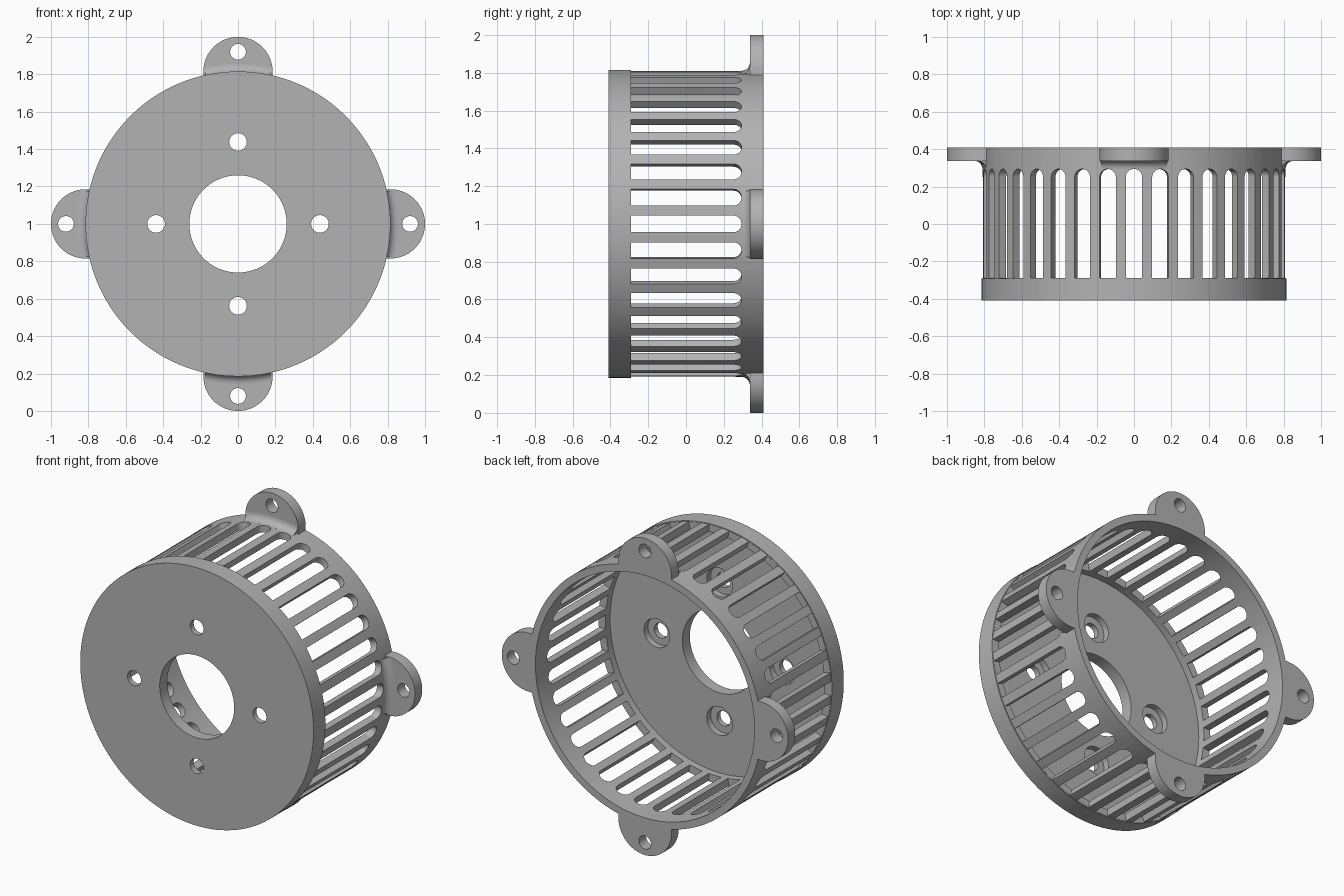
import bpy, bmesh
from math import sin, cos, pi, radians
from mathutils import Matrix, Vector

cube = bpy.data.objects.get("Cube")
if cube:
    bpy.data.objects.remove(cube, do_unlink=True)

GREY = (0.45, 0.45, 0.45, 1)
metal = bpy.data.materials.new("plain grey")
metal.use_nodes = True
metal.diffuse_color = GREY
metal.node_tree.nodes["Principled BSDF"].inputs["Base Color"].default_value = GREY

OUTER, INNER = 0.81, 0.765
BACK, FRONT = 0.41, -0.41
LUG_FACE = 0.338


def lathe(bm, profile, start=0, end=360, steps=144):
    """Sweep a closed (radius, y) profile about the y axis; angles run from the top."""
    full = end - start == 360
    rings = []
    for i in range(steps if full else steps + 1):
        a = radians(start + (end - start) * i / steps)
        rings.append([bm.verts.new((r * sin(a), y, r * cos(a))) for r, y in profile])
    n = len(profile)
    for i in range(steps):
        a, b = rings[i], rings[(i + 1) % len(rings)]
        for j in range(n):
            k = (j + 1) % n
            bm.faces.new((a[j], a[k], b[k], b[j]))
    if not full:
        bm.faces.new(rings[0])
        bm.faces.new(rings[-1])


def prism(bm, outline, depth, turn=0):
    """Extrude a 3D outline by a vector, then turn it about the y axis."""
    rot = Matrix.Rotation(radians(turn), 3, 'Y')
    low = [bm.verts.new(rot @ Vector(p)) for p in outline]
    high = [bm.verts.new(rot @ (Vector(p) + Vector(depth))) for p in outline]
    bm.faces.new(low)
    bm.faces.new(high)
    for i in range(len(low)):
        j = (i + 1) % len(low)
        bm.faces.new((low[i], low[j], high[j], high[i]))


def arc(radius, start, end, steps, cy=0):
    return [(radius * cos(a), cy + radius * sin(a))
            for a in (radians(start + (end - start) * i / steps) for i in range(steps + 1))]


def hole(bm, radius, distance, y0, y1, turn):
    ring = arc(radius, 0, 360, 40, distance)[:-1]
    prism(bm, [(x, y0, z) for x, z in ring], (0, y1 - y0, 0), turn)


def finish(bm, name):
    bmesh.ops.recalc_face_normals(bm, faces=bm.faces)
    bmesh.ops.translate(bm, vec=(0, 0, 1), verts=bm.verts)
    mesh = bpy.data.meshes.new(name)
    bm.to_mesh(mesh)
    bm.free()
    mesh.materials.append(metal)
    ob = bpy.data.objects.new(name, mesh)
    bpy.context.collection.objects.link(ob)
    return ob


def select(ob):
    bpy.ops.object.select_all(action='DESELECT')
    ob.select_set(True)
    bpy.context.view_layer.objects.active = ob


def cut(ob, cutter):
    cutter.hide_render = True
    mod = ob.modifiers.new("cut", 'BOOLEAN')
    mod.operation = 'DIFFERENCE'
    mod.solver = 'EXACT'
    mod.object = cutter
    select(ob)
    bpy.ops.object.modifier_apply(modifier=mod.name)
    bpy.data.objects.remove(cutter, do_unlink=True)


def smooth(ob):
    select(ob)
    bpy.ops.object.shade_smooth_by_angle(angle=radians(30))


# Drum: floor with a central opening, front band and thin wall
FLOOR, BAND = -0.335, -0.292
bm = bmesh.new()
lathe(bm, [(0.26, FRONT), (0.815, FRONT), (0.815, BAND), (OUTER, BAND),
           (OUTER, BACK), (INNER, BACK), (INNER, FLOOR), (0.26, FLOOR)])
drum = finish(bm, "slotted_drum")

# Vent slots with rounded back ends, and the four bolt holes
bm = bmesh.new()
slot = [(-0.044, -0.29), (0.044, -0.29)] + arc(0.044, 0, 180, 16, 0.25)
for i in range(36):
    prism(bm, [(x, y, 0.7) for x, y in slot], (0, 0, 0.2), i * 10)
for i in range(4):
    hole(bm, 0.047, 0.438, -0.5, -0.3, i * 90)
cut(drum, finish(bm, "slot_cutter"))

# Counterbores on the inner side of the floor
bm = bmesh.new()
for i in range(4):
    hole(bm, 0.09, 0.438, -0.375, -0.3, i * 90)
cut(drum, finish(bm, "counterbore_cutter"))
smooth(drum)

# Mounting lugs with bolt holes
base = [(OUTER - 0.005) * sin(radians(a)) for a in (-13.3, -10, -5, 0, 5, 10, 13.3)]
base = [(x, ((OUTER - 0.005) ** 2 - x * x) ** 0.5) for x in base]
outline = base + arc(0.185, 0, 180, 40, 0.815)
for i, side in enumerate(("top", "left", "bottom", "right")):
    bm = bmesh.new()
    prism(bm, [(x, LUG_FACE, z) for x, z in outline], (0, BACK - LUG_FACE, 0), i * 90)
    lug = finish(bm, side + "_lug")
    bm = bmesh.new()
    hole(bm, 0.042, 0.92, 0.3, 0.5, i * 90)
    cut(lug, finish(bm, "lug_hole_cutter"))
    smooth(lug)

    # Concave fillet joining the lug to the wall
    r = 0.045
    curve = [(OUTER + r + r * cos(a), LUG_FACE - r + r * sin(a))
             for a in (pi - pi / 2 * k / 8 for k in range(9))]
    bm = bmesh.new()
    lathe(bm, [(OUTER - 0.005, LUG_FACE - r)] + curve +
          [(OUTER + r, LUG_FACE + 0.01), (OUTER - 0.005, LUG_FACE + 0.01)],
          i * 90 - 12.3, i * 90 + 12.3, 12)
    smooth(finish(bm, side + "_lug_fillet"))
